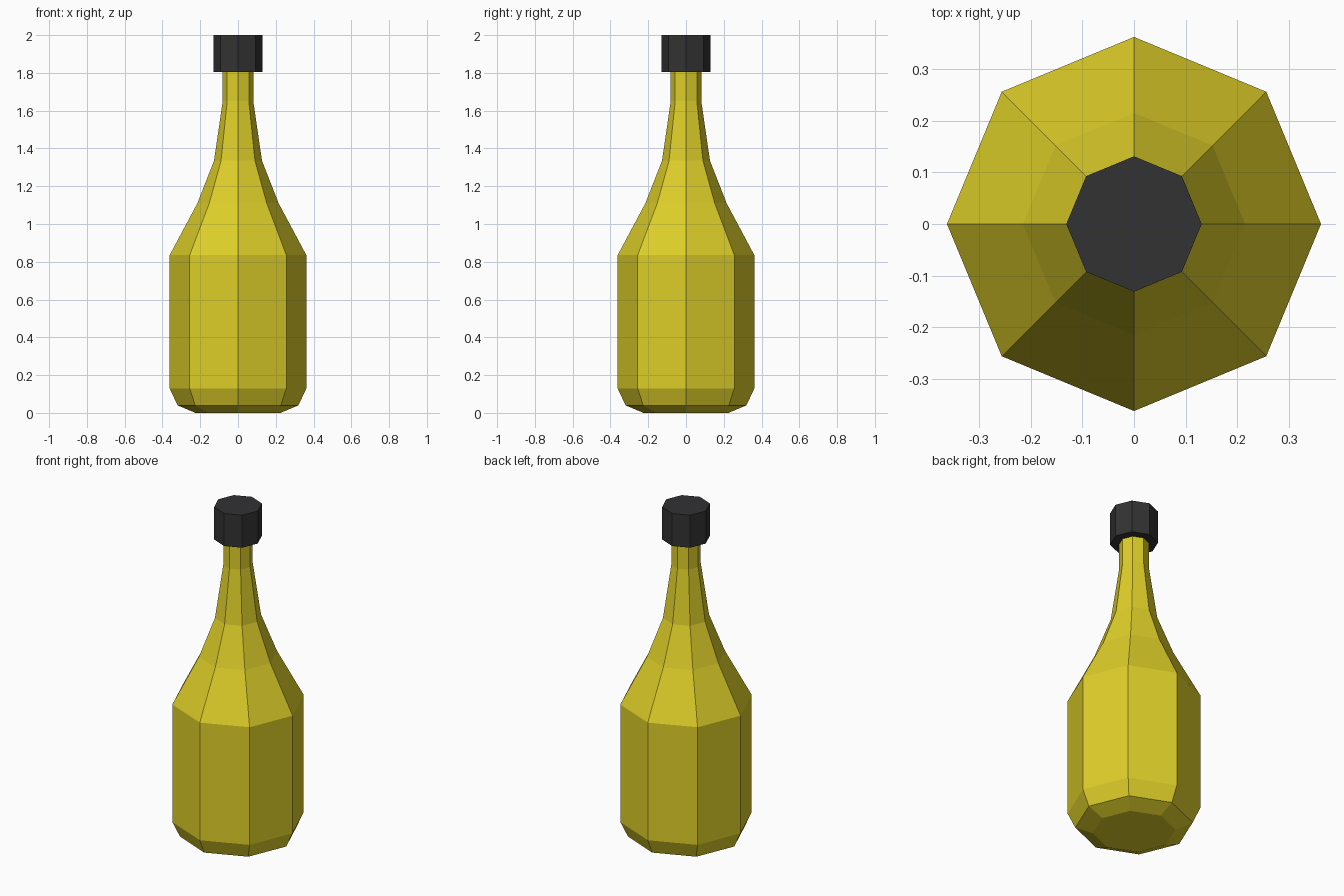
import bpy, bmesh, math

if "Cube" in bpy.data.objects:
    bpy.data.objects.remove(bpy.data.objects["Cube"])

SIDES = 8


def material(name, rgb):
    mat = bpy.data.materials.new(name)
    mat.diffuse_color = (*rgb, 1)
    mat.use_nodes = True
    mat.node_tree.nodes["Principled BSDF"].inputs["Base Color"].default_value = mat.diffuse_color
    return mat


def lathe(name, profile, mat):
    """Closed eight-sided solid from (radius, height) rings, corners on the axes."""
    bm = bmesh.new()
    rings = [[bm.verts.new((r * math.cos(math.tau * i / SIDES),
                            r * math.sin(math.tau * i / SIDES), z))
              for i in range(SIDES)] for r, z in profile]
    for low, high in zip(rings, rings[1:]):
        for i in range(SIDES):
            j = (i + 1) % SIDES
            bm.faces.new((low[i], low[j], high[j], high[i]))
    bm.faces.new(rings[0][::-1])
    bm.faces.new(rings[-1])
    mesh = bpy.data.meshes.new(name)
    bm.to_mesh(mesh)
    bm.free()
    mesh.materials.append(mat)
    obj = bpy.data.objects.new(name, mesh)
    bpy.context.collection.objects.link(obj)
    return obj


yellow = material("yellow glass", (0.73, 0.62, 0.022))
black = material("black cap", (0.032, 0.032, 0.034))

# Bottle: chamfered base, straight body, sloping shoulder, slim neck
lathe("bottle", [(0.225, 0), (0.32, 0.04), (0.362, 0.13), (0.362, 0.835),
                 (0.215, 1.11), (0.127, 1.335), (0.081, 1.65), (0.081, 1.82)], yellow)

# Screw cap
lathe("cap", [(0.131, 1.805), (0.131, 2.0)], black)
